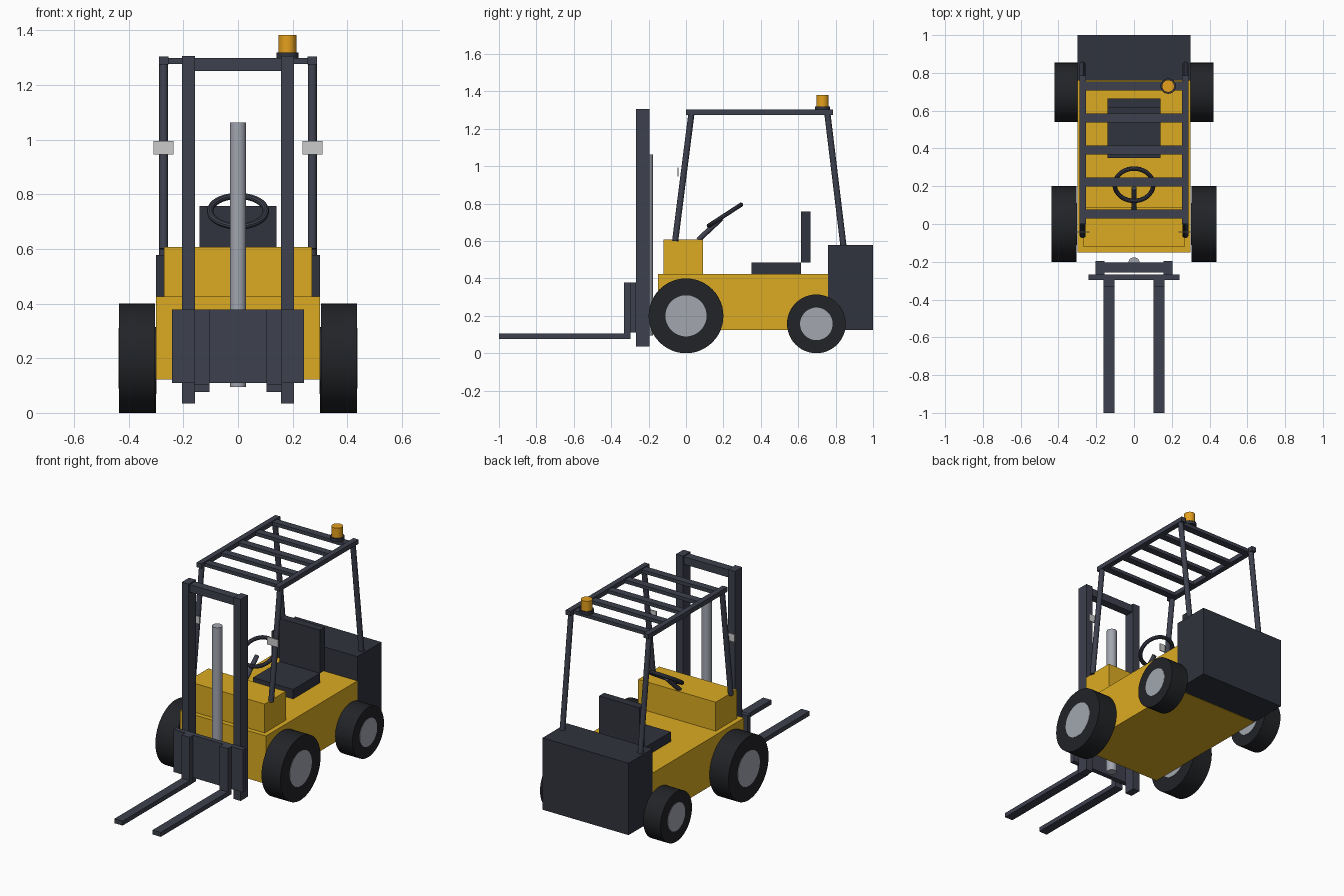
import bpy
import math
from mathutils import Vector

if "Cube" in bpy.data.objects:
    bpy.data.objects.remove(bpy.data.objects["Cube"], do_unlink=True)


def material(name, *rgb):
    m = bpy.data.materials.new(name)
    m.use_nodes = True
    m.diffuse_color = (*rgb, 1)
    node = next(n for n in m.node_tree.nodes if n.type == "BSDF_PRINCIPLED")
    node.inputs["Base Color"].default_value = (*rgb, 1)
    return m


YELLOW = material("yellow_paint", 0.71, 0.41, 0.016)
FRAME = material("frame_grey", 0.047, 0.051, 0.075)
DARK = material("dark_grey", 0.03, 0.033, 0.047)
RUBBER = material("rubber", 0.016, 0.017, 0.02)
STEEL = material("steel", 0.36, 0.38, 0.43)
AMBER = material("amber", 0.78, 0.35, 0.012)
GLASS = material("mirror_glass", 0.68, 0.7, 0.7)


def finish(name, mat, smooth=False):
    ob = bpy.context.object
    ob.name = ob.data.name = name
    ob.data.materials.append(mat)
    if smooth:
        bpy.ops.object.shade_smooth_by_angle(angle=math.radians(35))
    return ob


def box(name, mat, x, y, z):
    """Box from its (min, max) extent on each axis."""
    lo, hi = Vector((x[0], y[0], z[0])), Vector((x[1], y[1], z[1]))
    bpy.ops.mesh.primitive_cube_add(size=1, location=(lo + hi) / 2)
    ob = finish(name, mat)
    ob.scale = hi - lo
    bpy.ops.object.transform_apply(location=False, rotation=False, scale=True)
    return ob


def rod(name, mat, start, end, radius, sides=24):
    """Cylinder between two points."""
    a, b = Vector(start), Vector(end)
    bpy.ops.mesh.primitive_cylinder_add(
        vertices=sides, radius=radius, depth=(b - a).length, location=(a + b) / 2,
        rotation=(b - a).to_track_quat("Z", "Y").to_euler())
    return finish(name, mat, smooth=True)


def span(centre, width):
    return (centre - width / 2, centre + width / 2)


# Body
box("chassis", YELLOW, (-0.3, 0.3), (-0.15, 0.76), (0.123, 0.425))
box("front_cowl", YELLOW, (-0.27, 0.27), (-0.12, 0.09), (0.425, 0.607))
box("counterweight", DARK, (-0.3, 0.3), (0.76, 1.0), (0.125, 0.578))

# Seat
box("seat_cushion", DARK, (-0.14, 0.14), (0.35, 0.615), (0.425, 0.485))
box("seat_back", DARK, (-0.14, 0.14), (0.615, 0.665), (0.485, 0.757))

# Steering
rod("steering_column", FRAME, (0, 0.065, 0.605), (0, 0.19, 0.722), 0.014, 16)
bpy.ops.mesh.primitive_torus_add(
    location=(0, 0.208, 0.738), rotation=(math.radians(33), 0, 0),
    major_radius=0.102, minor_radius=0.012, major_segments=40, minor_segments=10)
finish("steering_wheel", FRAME, smooth=True)

# Parts repeated on both sides
for side, s in (("left", 1), ("right", -1)):
    # Wheels with hubs just proud of the tyres
    for end, y, r, hub, x, w in (("front", 0, 0.2, 0.11, 0.37, 0.132),
                                 ("rear", 0.697, 0.157, 0.087, 0.36, 0.12)):
        for part, mat, radius, width in (("tyre", RUBBER, r, w),
                                         ("hub", STEEL, hub, w + 0.004)):
            a, b = span(s * x, width)
            rod(f"{end}_{side}_{part}", mat, (a, y, r), (b, y, r), radius, 48)

    # Overhead guard posts and side rails
    px = s * 0.272
    rod(f"front_post_{side}", FRAME, (px, -0.058, 0.6), (px, 0.03, 1.29), 0.0165, 16)
    rod(f"rear_post_{side}", FRAME, (px, 0.842, 0.572), (px, 0.755, 1.29), 0.0165, 16)
    box(f"guard_rail_{side}", FRAME, span(px, 0.034), (0, 0.785), (1.275, 1.304))
    box(f"mirror_{side}", GLASS, span(s * 0.273, 0.074), span(-0.043, 0.006),
        (0.946, 0.994))

    # Mast rail and L-shaped fork
    box(f"mast_rail_{side}", FRAME, span(s * 0.181, 0.048), (-0.267, -0.195),
        (0.035, 1.305))
    fx = span(s * 0.133, 0.057)
    box(f"fork_shank_{side}", FRAME, fx, (-0.332, -0.297), (0.077, 0.378))
    box(f"fork_blade_{side}", FRAME, fx, (-1.0, -0.332), (0.077, 0.105))

# Overhead guard slats
for i in range(5):
    box(f"guard_slat_{i + 1}", FRAME, (-0.257, 0.257), span(0.053 + 0.1695 * i, 0.046),
        (1.276, 1.298))

# Mast crossbar, carriage and lift cylinder
box("mast_crossbar", FRAME, (-0.16, 0.16), (-0.256, -0.204), (1.25, 1.298))
box("carriage_plate", FRAME, (-0.242, 0.242), (-0.297, -0.267), (0.11, 0.378))
rod("lift_cylinder", STEEL, (0, -0.206, 0.095), (0, -0.206, 1.062), 0.03)

# Warning beacon
rod("beacon_base", DARK, (0.181, 0.73, 1.298), (0.181, 0.73, 1.319), 0.041)
rod("beacon_lamp", AMBER, (0.181, 0.73, 1.319), (0.181, 0.73, 1.382), 0.033)
